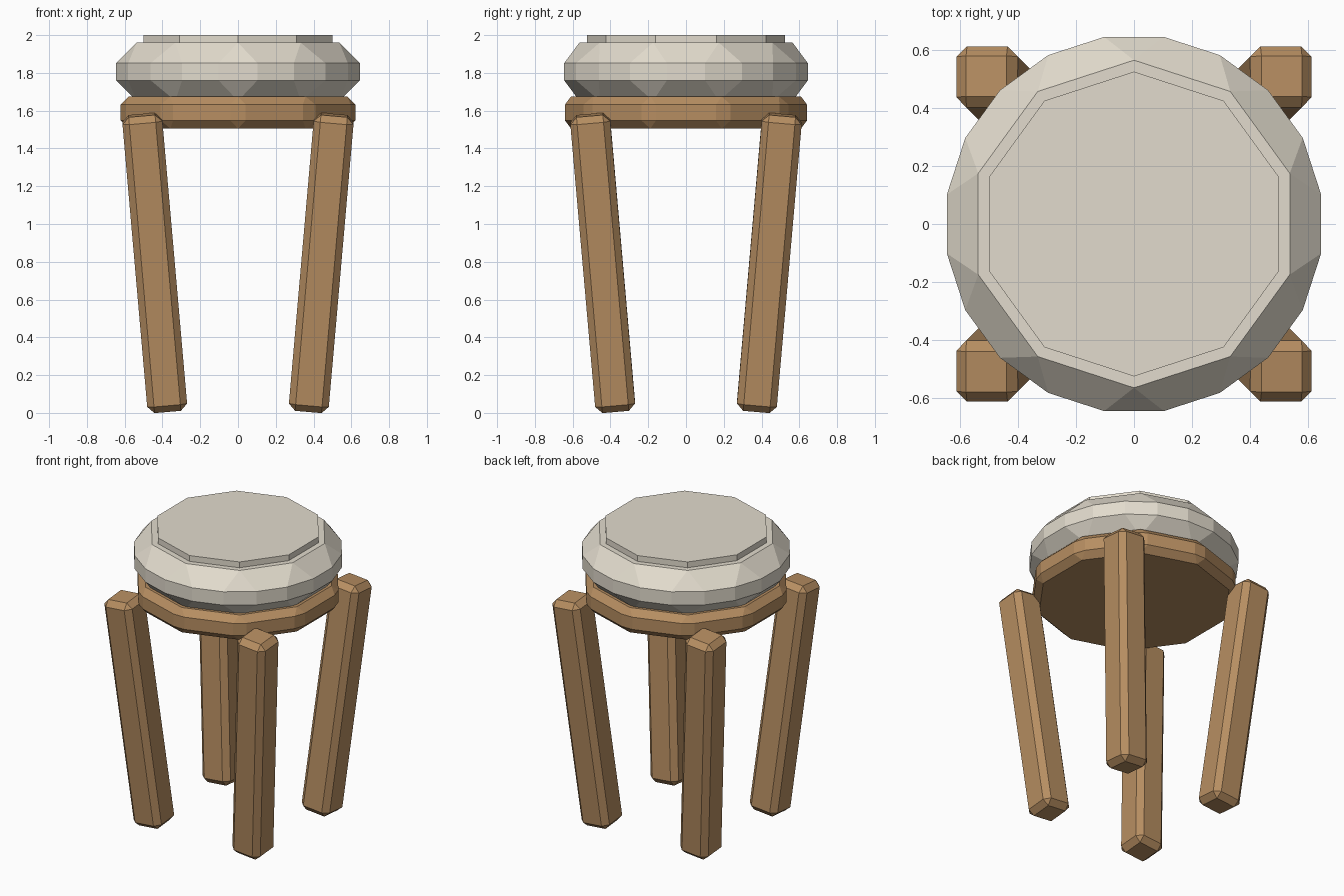
import bpy, bmesh, math
from mathutils import Matrix

if "Cube" in bpy.data.objects:
    bpy.data.objects.remove(bpy.data.objects["Cube"])


def material(name, rgb):
    m = bpy.data.materials.new(name)
    m.diffuse_color = (*rgb, 1)
    m.use_nodes = True
    m.node_tree.nodes["Principled BSDF"].inputs["Base Color"].default_value = m.diffuse_color
    return m


wood = material("wood", (0.47, 0.27, 0.12))
fabric = material("fabric", (0.76, 0.71, 0.61))


def finish(name, bm, bevel, mat, matrix):
    # chamfer every edge, then place the part
    if bevel:
        bmesh.ops.bevel(bm, geom=bm.edges[:], offset=bevel, segments=1,
                        affect='EDGES', profile=0.5)
    bm.transform(matrix)
    bmesh.ops.recalc_face_normals(bm, faces=bm.faces[:])
    me = bpy.data.meshes.new(name)
    bm.to_mesh(me)
    bm.free()
    me.materials.append(mat)
    ob = bpy.data.objects.new(name, me)
    bpy.context.collection.objects.link(ob)
    return ob


def disc(name, radius, z0, z1, bevel, mat):
    # ten-sided disc with a corner pointing along y
    bm = bmesh.new()
    bmesh.ops.create_cone(bm, cap_ends=True, segments=10, radius1=radius,
                          radius2=radius, depth=z1 - z0)
    bm.verts.ensure_lookup_table()
    angle = math.atan2(bm.verts[0].co.y, bm.verts[0].co.x)
    turn = Matrix.Rotation(math.pi / 2 - angle, 4, 'Z')
    finish(name, bm, bevel, mat, Matrix.Translation((0, 0, (z0 + z1) / 2)) @ turn)


# seat: wooden base, puffy cushion, thin top pad
disc("seat_base", 0.654, 1.505, 1.675, 0.043, wood)
disc("cushion", 0.678, 1.652, 1.96, 0.108, fabric)
disc("top_pad", 0.525, 1.90, 2.0, 0, fabric)

# four chamfered legs leaning outward at the top
TILT = math.radians(5)
for sx, side in ((-1, "left"), (1, "right")):
    for sy, end in ((-1, "front"), (1, "back")):
        bm = bmesh.new()
        bmesh.ops.create_cube(bm, size=1)
        bm.transform(Matrix.Diagonal((0.212, 0.212, 1.578, 1)))
        place = (Matrix.Translation((sx * 0.441, sy * 0.441, 0.794))
                 @ Matrix.Rotation(sx * TILT, 4, 'Y')
                 @ Matrix.Rotation(-sy * TILT, 4, 'X'))
        finish(f"{end}_{side}_leg", bm, 0.036, wood, place)
